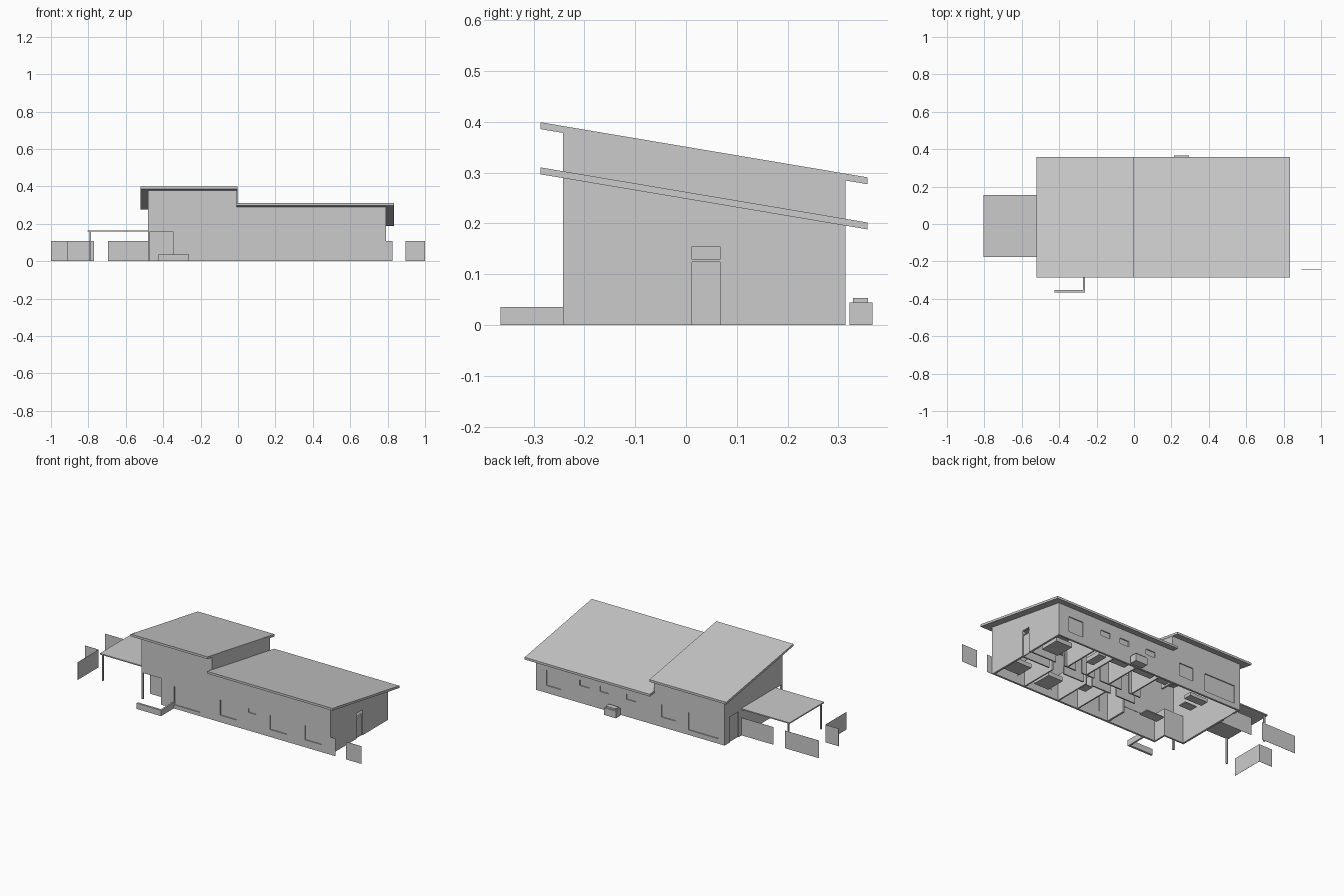
import bpy, bmesh

SLOPE = -0.1685
Y0, Y1 = -0.242, 0.314          # front / back wall faces
XL, XM, XR = -0.48, -0.006, 0.79
T = 0.012                       # wall thickness


def finish(name, bm):
    bmesh.ops.recalc_face_normals(bm, faces=bm.faces)
    me = bpy.data.meshes.new(name)
    bm.to_mesh(me)
    bm.free()
    ob = bpy.data.objects.new(name, me)
    bpy.context.collection.objects.link(ob)
    return ob


def add_box(bm, b):
    x0, x1, y0, y1, z0, z1 = b
    r = bmesh.ops.create_cube(bm, size=1)
    for v in r['verts']:
        v.co = ((x0 + x1) / 2 + v.co.x * (x1 - x0),
                (y0 + y1) / 2 + v.co.y * (y1 - y0),
                (z0 + z1) / 2 + v.co.z * (z1 - z0))


def boxes(name, *bs):
    bm = bmesh.new()
    for b in bs:
        add_box(bm, b)
    return finish(name, bm)


def prism(name, profile, x0, x1):
    """Extrude a (y, z) profile along x."""
    bm = bmesh.new()
    f = bm.faces.new([bm.verts.new((x0, y, z)) for y, z in profile])
    r = bmesh.ops.extrude_face_region(bm, geom=[f])
    for v in r['geom']:
        if isinstance(v, bmesh.types.BMVert):
            v.co.x = x1
    return finish(name, bm)


def cut(ob, cutter):
    m = ob.modifiers.new('cut', 'BOOLEAN')
    m.operation, m.solver, m.object = 'DIFFERENCE', 'EXACT', cutter
    bpy.context.view_layer.objects.active = ob
    bpy.ops.object.modifier_apply(modifier=m.name)
    bpy.data.objects.remove(cutter)


def roof(name, x0, x1, z):
    """Sloped slab; z is the underside height at the front eave."""
    d = 0.645 * SLOPE
    return prism(name, [(-0.287, z), (0.358, z + d), (0.358, z + d + 0.0135), (-0.287, z + 0.0135)], x0, x1)


def shell(name, x0, x1, z, ix0, ix1):
    """Open-bottomed wall ring reaching the roof underside."""
    h = lambda y: z + (y + 0.287) * SLOPE
    ob = prism(name, [(Y0, 0), (Y1, 0), (Y1, h(Y1)), (Y0, h(Y0))], x0, x1)
    a, b = Y0 + T, Y1 - T
    cut(ob, prism('inner', [(a, -0.1), (b, -0.1), (b, 0.6), (a, 0.6)], ix0, ix1))
    return ob


# Roofs
roof('high_roof', -0.521, -0.004, 0.386)
roof('low_roof', -0.008, 0.835, 0.297)

# Outer walls
high = shell('high_walls', XL, XM, 0.386, XL + T, XM - T)
low = shell('low_walls', XM, XR, 0.297, XM - 0.05, XR - T)

# Window openings: x0, x1, z0, z1
front = [(-0.26, -0.087, 0.022, 0.134), (0.05, 0.16, 0.042, 0.134), (0.24, 0.29, 0.11, 0.134),
         (0.385, 0.497, 0.045, 0.134), (0.62, 0.732, 0.045, 0.134)]
back = [(0.62, 0.72, 0.045, 0.138), (0.43, 0.495, 0.105, 0.138), (0.30, 0.36, 0.105, 0.138),
        (0.115, 0.18, 0.105, 0.138), (-0.15, -0.055, 0.06, 0.138), (-0.44, -0.235, 0.03, 0.138)]
holes = {high: [], low: []}
panes = []
for wins, yo, s in ((front, Y0, 1), (back, Y1, -1)):
    for x0, x1, z0, z1 in wins:
        holes[high if x1 < 0 else low].append((x0, x1, yo - 0.02, yo + 0.02, z0, z1))
        ya, yb = sorted((yo + s * 0.006, yo + s * 0.010))
        panes.append((x0, x1, ya, yb, z0, z1))
boxes('window_panes', *panes)

# Doors: corridor end with transom, carport side, inner passage
holes[low].append((XR - 0.03, XR + 0.03, 0.012, 0.067, -0.05, 0.155))
boxes('end_door', (XR - 0.010, XR - 0.005, 0.012, 0.067, 0, 0.125))
boxes('end_transom_bar', (XR - 0.011, XR - 0.001, 0.012, 0.067, 0.124, 0.129))
holes[high].append((XL - 0.02, XL + 0.03, 0.18, 0.262, -0.05, 0.155))
boxes('side_door', (XL + 0.005, XL + 0.010, 0.18, 0.262, 0, 0.155))
holes[high].append((XM - 0.04, XM + 0.02, -0.10, 0.22, -0.05, 0.16))

# Open porch corner
holes[high].append((XL - 0.05, -0.348, Y0 - 0.05, -0.16, -0.05, 0.16))
for ob, bs in holes.items():
    cut(ob, boxes('holes', *bs))
boxes('porch_back_wall', (XL, -0.348, -0.16, -0.150, 0, 0.165))
boxes('porch_side_wall', (-0.348, -0.338, Y0 + T, -0.150, 0, 0.165))
boxes('porch_ceiling', (XL + 0.002, -0.340, Y0 + 0.002, -0.152, 0.160, 0.166))
boxes('porch_post', (XL, XL + 0.01, Y0, Y0 + 0.01, 0, 0.162))

# Carport slab and posts
boxes('carport_roof', (-0.805, XL, -0.177, 0.156, 0.158, 0.165))
for i, y in enumerate((-0.168, 0.144)):
    boxes(f'carport_post_{i}', (-0.795, -0.786, y - 0.005, y + 0.005, 0, 0.16))

# Garden fences
F = 0.001
boxes('fences',
      (-1.0, -0.77, 0.150, 0.150 + F, 0, 0.107), (-0.695, XL, 0.150, 0.150 + F, 0, 0.107),
      (-1.0, -0.91, -0.04, -0.04 + F, 0, 0.107), (-0.91, -0.91 + F, -0.24, -0.04, 0, 0.107),
      (XR, 0.825, Y0, Y0 + F, 0, 0.107), (0.895, 1.0, Y0, Y0 + F, 0, 0.107))

# Low garden wall at the entrance
boxes('garden_wall', (-0.272, -0.262, -0.365, Y0, 0, 0.035),
      (-0.426, -0.272, -0.365, -0.352, 0, 0.035))

# Outdoor unit behind the house
boxes('outdoor_unit', (0.215, 0.295, 0.322, 0.367, 0, 0.044))
boxes('outdoor_unit_cap', (0.222, 0.288, 0.329, 0.359, 0.044, 0.053))

# Interior partitions: corridor walls with door gaps, then room dividers
P, H = 0.004, 0.155
parts = []
for y, runs in ((0.006, [(0.0, 0.13), (0.17, 0.30), (0.36, 0.50), (0.60, 0.78)]),
                (0.074, [(0.02, 0.10), (0.15, 0.30), (0.34, 0.43), (0.47, 0.55), (0.61, 0.78)])):
    parts += [(a, b, y - P, y + P, 0, H) for a, b in runs]
parts += [(x - P, x + P, Y0 + T, 0.002, 0, H) for x in (0.20, 0.335, 0.57)]
parts += [(x - P, x + P, 0.078, Y1 - T, 0, H) for x in (0.08, 0.24, 0.395, 0.53)]
boxes('partitions', *parts)

# Furniture: x, y centre, width, depth, z0, z1
for name, x, y, w, d, z0, z1 in [
        ('bed_back', 0.69, 0.18, 0.11, 0.12, 0.01, 0.035), ('bed_right', 0.715, -0.12, 0.11, 0.10, 0.01, 0.035),
        ('bed_middle', 0.49, -0.13, 0.10, 0.12, 0.01, 0.035), ('desk', 0.275, -0.09, 0.07, 0.06, 0.04, 0.045),
        ('bath', 0.45, 0.22, 0.05, 0.11, 0.01, 0.035), ('wash_stand', 0.31, 0.25, 0.10, 0.05, 0.03, 0.05),
        ('laundry_bench', 0.16, 0.27, 0.12, 0.04, 0.01, 0.055), ('kitchen_counter', 0.01, 0.27, 0.10, 0.04, 0.01, 0.055),
        ('sofa', -0.24, 0.23, 0.12, 0.05, 0.01, 0.03), ('dining_table', -0.20, -0.09, 0.12, 0.06, 0.04, 0.046),
        ('coffee_table', -0.26, 0.14, 0.08, 0.05, 0.02, 0.026)]:
    boxes(name, (x - w / 2, x + w / 2, y - d / 2, y + d / 2, z0, z1))
